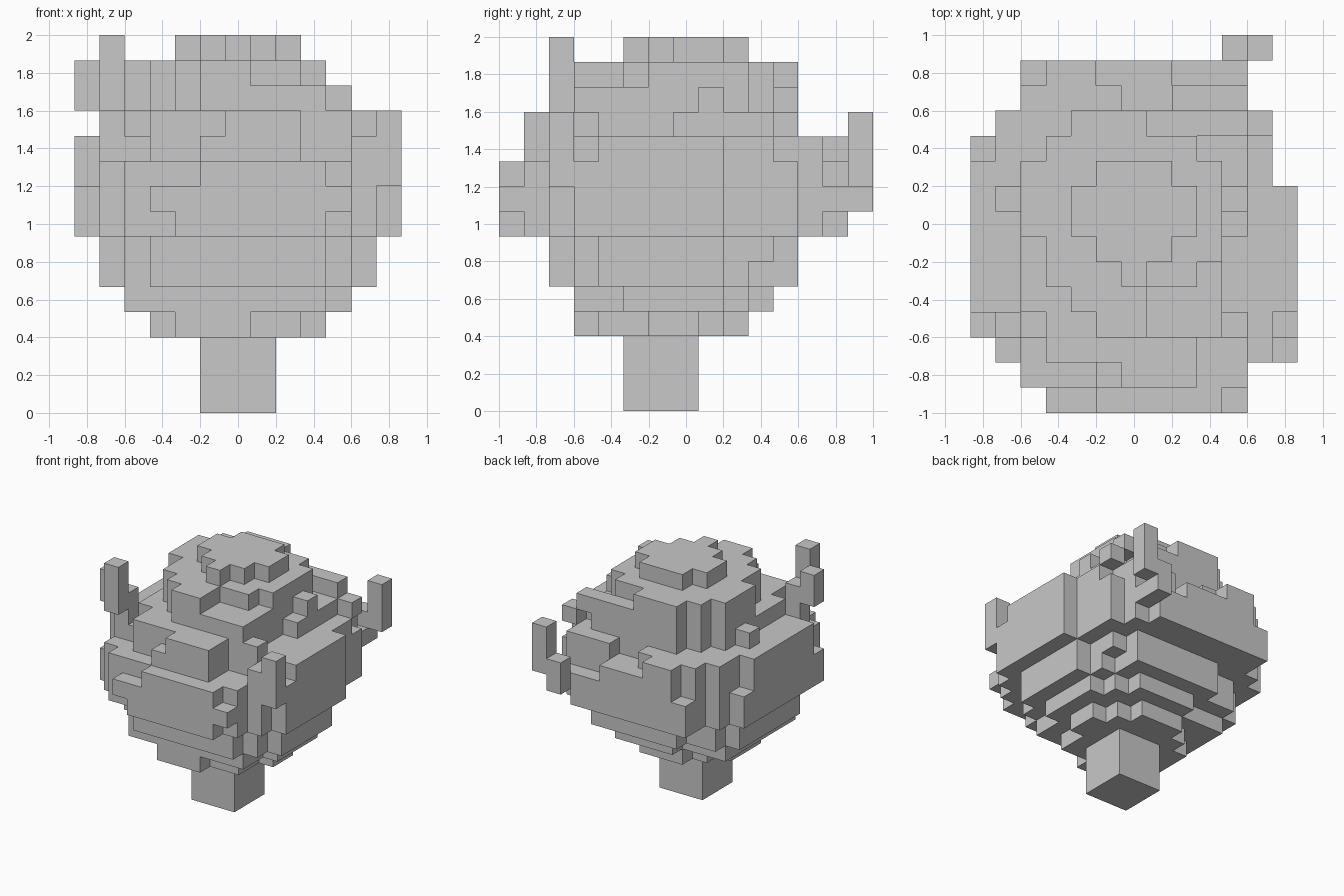
import bpy
import bmesh
from mathutils import Vector

U = 2 / 15                        # edge length of one block
CENTRE = Vector((6.5, 7.5, 0))    # block grid centre

cube = bpy.data.objects.get("Cube")
if cube:
    bpy.data.objects.remove(cube, do_unlink=True)

grey = bpy.data.materials.new("plain grey")
grey.use_nodes = True
colour = (0.58, 0.58, 0.58, 1)
grey.diffuse_color = colour
grey.node_tree.nodes["Principled BSDF"].inputs["Base Color"].default_value = colour


def box(x, y, z):
    """Blocks in inclusive index ranges; a single number is one block thick."""
    rx, ry, rz = [range(r[0], r[1] + 1) if isinstance(r, tuple) else (r,) for r in (x, y, z)]
    return {(i, j, k) for i in rx for j in ry for k in rz}


def tier(x, y, z, corner):
    """A box with stepped corners."""
    return {(i, j, k) for i, j, k in box(x, y, z)
            if min(i - x[0], x[1] - i) + min(j - y[0], y[1] - j) >= corner}


def build(name, cells):
    """Skin the outside of a set of blocks and merge the flat areas."""
    bm = bmesh.new()
    for cell in sorted(cells):
        for axis in range(3):
            for side in (0, 1):
                near = list(cell)
                near[axis] += 2 * side - 1
                if tuple(near) in cells:
                    continue
                a, b = Vector(), Vector()
                a[(axis + 1) % 3] = b[(axis + 2) % 3] = 1
                p = Vector(cell)
                p[axis] += side
                quad = [p, p + a, p + a + b, p + b]
                if not side:
                    quad.reverse()
                bm.faces.new([bm.verts.new((q - CENTRE) * U) for q in quad])
    bmesh.ops.remove_doubles(bm, verts=bm.verts, dist=U / 100)
    bmesh.ops.dissolve_limit(bm, angle_limit=0.01, verts=bm.verts, edges=bm.edges)
    mesh = bpy.data.meshes.new(name)
    bm.to_mesh(mesh)
    bm.free()
    mesh.materials.append(grey)
    obj = bpy.data.objects.new(name, mesh)
    bpy.context.collection.objects.link(obj)


# Trunk
build("trunk", box((5, 7), (5, 7), (0, 2)))

# Underside of the foliage, widening upwards
lower = tier((3, 9), (3, 9), 3, 2) | box(4, 3, 3)
lower -= box(7, 3, 3) | box(9, 5, 3)
lower |= box((2, 9), (3, 9), 4) | box(10, (5, 8), 4) | box((5, 8), 10, 4)
lower |= tier((1, 11), (2, 11), (5, 6), 2)
lower -= box(11, 9, (5, 6)) | box(10, 10, 5) | box(3, 11, (5, 6))

# Widest band, with ragged front, back and side layers
middle = tier((0, 12), (1, 12), (7, 9), 2)
middle -= box(12, (9, 10), (7, 9)) | box(0, 3, 9) | box(0, 10, 9)
middle |= box((4, 9), 0, 7) | box((3, 10), 0, 8) | box((5, 9), 0, 9)
middle |= box((2, 9), 13, 7) | box((2, 10), 13, 8) | box((3, 7), 13, 9)
middle |= box(12, 2, (9, 11))

# Shoulder band with raised blocks at the front and back
shoulder = tier((1, 11), (3, 11), 10, 1) | box((0, 12), (4, 8), 10)
shoulder |= box(0, 9, 10) | box(1, 11, 10) | box(11, (2, 3), 10)
shoulder |= box((2, 5), 12, 10) | box((8, 10), 12, 10) | box((3, 4), 13, 10)
shoulder |= tier((2, 10), (3, 11), 11, 1) | box(10, 3, 11)
shoulder -= box(10, (4, 6), 11) | box(2, 10, 11) | box((2, 3), 11, 11)
shoulder |= box((3, 8), 2, (10, 11))
shoulder |= box((5, 8), 1, 10) | box((6, 8), 1, 11)
shoulder |= box(1, 8, 11) | box(11, 11, 11)

# Crown and flat cap
crown = tier((2, 9), (4, 11), (12, 13), 2)
crown -= box(2, 6, (12, 13)) | box((7, 9), 4, 13) | box((7, 9), 11, 13)
crown |= box((5, 9), 3, 12) | box((5, 6), 3, 13) | box((8, 9), (4, 6), 12)
crown |= box((8, 10), 11, 12) | box(10, 8, 12)
crown |= box((4, 8), (7, 8), 14) | box((5, 7), (6, 9), 14) | box(6, 5, 14)
build("foliage", lower | middle | shoulder | crown)

# Twigs sticking out at opposite corners
build("front_twig", box(1, 3, (10, 12)) | box(0, 3, (12, 13)) | box(1, 2, (12, 14)))
build("back_twig", box(10, 14, (8, 9)) | box(11, 14, (9, 11)))
